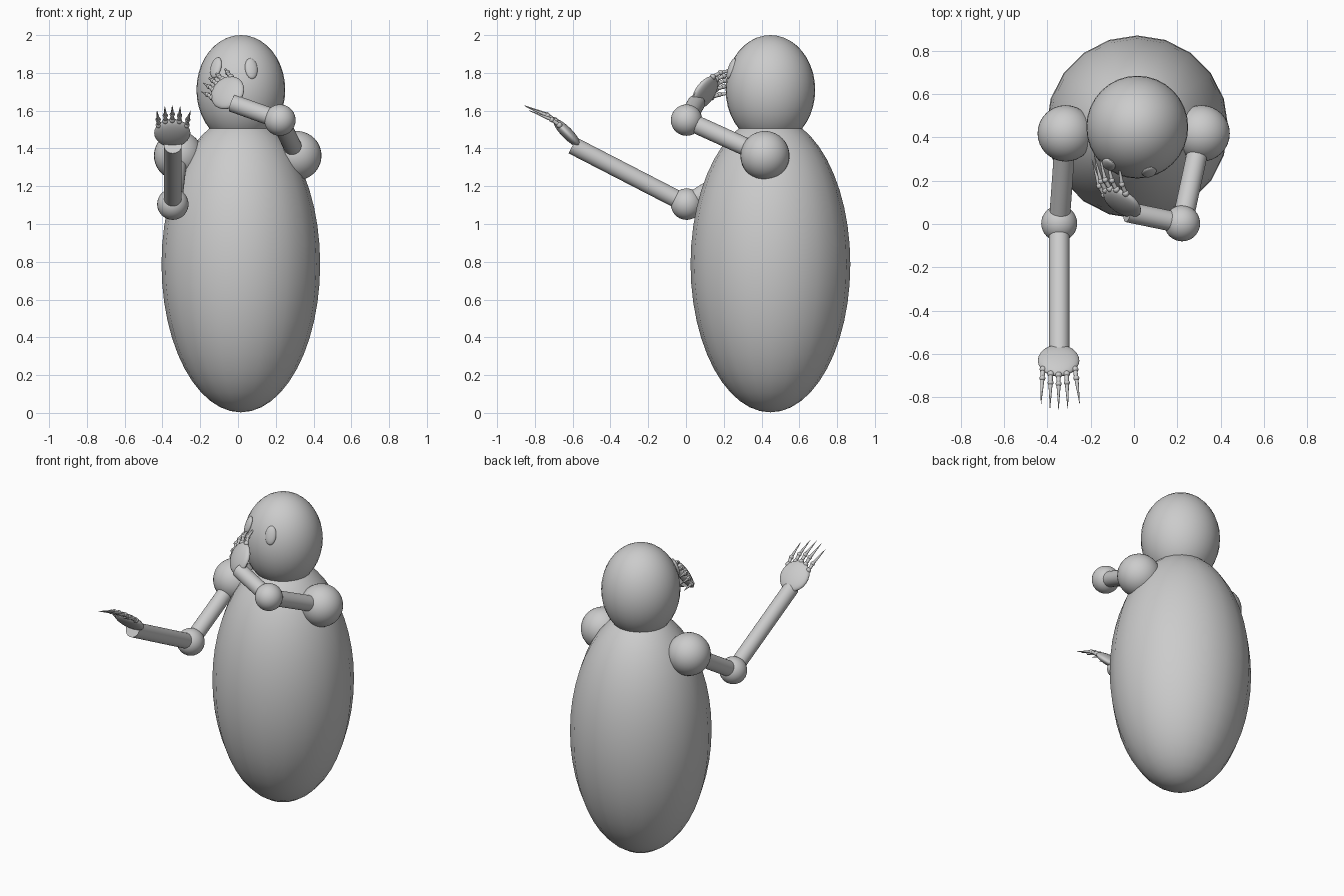
import bpy
from math import radians, cos, sin
from mathutils import Vector, Matrix

if "Cube" in bpy.data.objects:
    bpy.data.objects.remove(bpy.data.objects["Cube"])


def finish(name):
    ob = bpy.context.object
    ob.name = name
    bpy.ops.object.shade_smooth_by_angle(angle=radians(40))
    return ob


def ball(name, center, radii, axes=None, segs=32, rings=20):
    """Ellipsoid; axes is an optional (x, y, z) frame for the radii."""
    bpy.ops.mesh.primitive_uv_sphere_add(segments=segs, ring_count=rings, radius=1)
    ob = bpy.context.object
    if isinstance(radii, (int, float)):
        radii = (radii,) * 3
    rot = Matrix(axes).transposed().to_4x4() if axes else Matrix()
    mat = Matrix.Translation(center) @ rot @ Matrix.Diagonal((*radii, 1))
    ob.data.transform(mat)
    return finish(name)


def rod(name, a, b, r1, r2=None, verts=32):
    """Cylinder or cone running from a to b."""
    a, b = Vector(a), Vector(b)
    d = b - a
    bpy.ops.mesh.primitive_cone_add(vertices=verts, radius1=r1, radius2=r1 if r2 is None else r2,
                                    depth=d.length)
    ob = bpy.context.object
    ob.data.transform(Matrix.Translation((a + b) / 2) @ d.to_track_quat('Z', 'Y').to_matrix().to_4x4())
    return finish(name)


# Body and head
HEAD, HEAD_R = Vector((0.015, 0.447, 1.71)), Vector((0.235, 0.237, 0.29))
ball("body", (0.015, 0.447, 0.787), (0.42, 0.423, 0.784), segs=20, rings=24)
ball("head", HEAD, HEAD_R)

# Eyes lying on the head surface
for side, pos in (("right", (-0.117, 0.275, 1.828)), ("left", (0.07, 0.240, 1.823))):
    p = Vector(pos)
    n = Vector([(p[i] - HEAD[i]) / HEAD_R[i] ** 2 for i in range(3)]).normalized()
    u = Vector((0, 0, 1)).cross(n).normalized()
    ball(side + "_eye", p, (0.034, 0.058, 0.016), (u, n.cross(u), n), 24, 12)


def hand(side, center, f, n, thumb_sign, bend1, bend2):
    """Flattened palm with five fingers; f = finger direction, n = back of hand."""
    c, f = Vector(center), Vector(f).normalized()
    n = Vector(n)
    n = (n - f * n.dot(f)).normalized()
    s = f.cross(n) * thumb_sign
    ball(side + "_palm", c, (0.096, 0.1, 0.03), (s, f, s.cross(f)), 24, 14)
    # sideways offset, distance of knuckle, sideways spread of each finger
    fingers = ((-0.072, 0.058, -0.05), (-0.036, 0.088, -0.02), (0.0, 0.096, 0.0),
               (0.037, 0.088, 0.03), (0.076, 0.058, 0.12))
    for i, (off, dist, spread) in enumerate(fingers):
        def heading(a):
            return (f * cos(radians(a)) - n * sin(radians(a)) + s * spread).normalized()
        base = c + s * off + f * dist
        mid = base + heading(bend1) * 0.05
        tip = mid + heading(bend2) * 0.128
        label = f"{side}_finger_{i + 1}"
        ball(label + "_knuckle", base, 0.016, segs=12, rings=8)
        rod(label + "_bone", base, mid, 0.010, verts=12)
        ball(label + "_joint", mid, 0.014, segs=12, rings=8)
        rod(label + "_tip", mid, tip, 0.010, 0.001, verts=12)


def arm(side, shoulder, elbow, wrist):
    ball(side + "_shoulder", shoulder, 0.13)
    rod(side + "_upper_arm", shoulder, elbow, 0.048)
    ball(side + "_elbow", elbow, 0.083)
    rod(side + "_forearm", elbow, wrist, 0.047)


# Right arm stretched forward, left arm folded to the face
arm("right", (-0.315, 0.418, 1.362), (-0.345, 0.003, 1.105), (-0.345, -0.60, 1.416))
hand("right", (-0.348, -0.63, 1.482), (0, -0.7, 0.72), (0, 0.7, 0.7), -1, 10, 24)
arm("left", (0.312, 0.418, 1.362), (0.222, 0.003, 1.55), (-0.03, 0.055, 1.64))
hand("left", (-0.055, 0.10, 1.695), (-0.58, 0.655, 0.485), (-0.46, -0.75, 0.46), 1, 15, 33)
